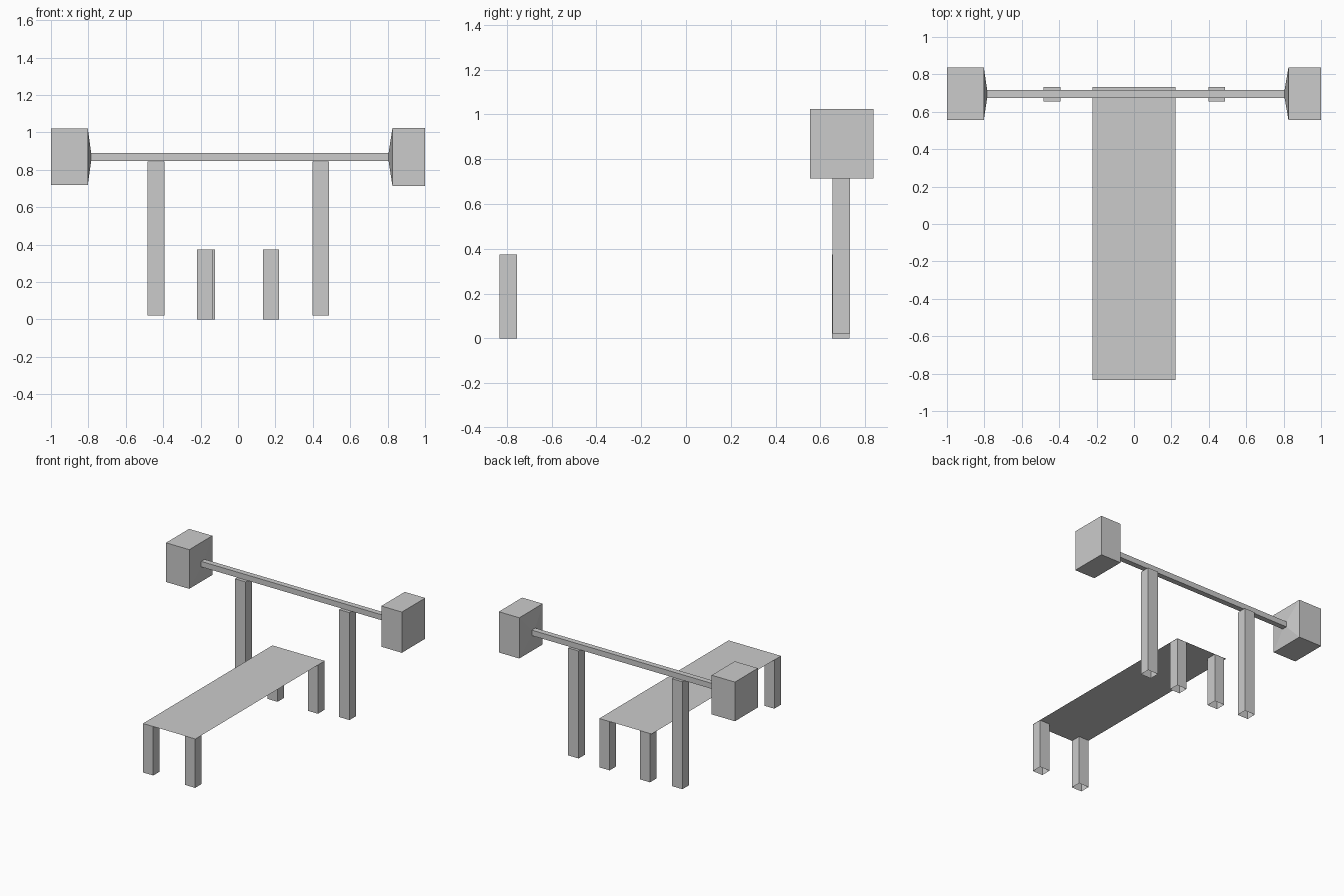
import bpy

if "Cube" in bpy.data.objects:
    bpy.data.objects.remove(bpy.data.objects["Cube"])


def make_mesh(name, verts, faces):
    mesh = bpy.data.meshes.new(name)
    mesh.from_pydata(verts, [], faces)
    mesh.update()
    obj = bpy.data.objects.new(name, mesh)
    bpy.context.collection.objects.link(obj)
    return obj


def ring(x, y0, y1, z0, z1):
    return [(x, y0, z0), (x, y1, z0), (x, y1, z1), (x, y0, z1)]


def open_leg(name, x0, x1, y0, y1, z0, z1, capped):
    """Square tube, open at the bottom."""
    verts = [(x, y, z) for z in (z0, z1)
             for x, y in ((x0, y0), (x1, y0), (x1, y1), (x0, y1))]
    faces = [(i, (i + 1) % 4, (i + 1) % 4 + 4, i + 4) for i in range(4)]
    if capped:
        faces.append((4, 5, 6, 7))
    return make_mesh(name, verts, faces)


# Bench top: a single thin sheet
SEAT_Z = 0.375
make_mesh("bench_top",
          [(-0.222, -0.833, SEAT_Z), (0.222, -0.833, SEAT_Z),
           (0.222, 0.733, SEAT_Z), (-0.222, 0.733, SEAT_Z)],
          [(0, 1, 2, 3)])

# Short bench legs (the sheet closes their tops)
for name, x0, x1, y0, y1 in (
        ("front_left_leg", -0.22, -0.135, -0.833, -0.755),
        ("front_right_leg", 0.135, 0.22, -0.833, -0.755),
        ("back_left_leg", -0.207, -0.122, 0.653, 0.731),
        ("back_right_leg", 0.135, 0.22, 0.653, 0.731)):
    open_leg(name, x0, x1, y0, y1, 0.0, SEAT_Z, False)

# Tall posts that carry the bar
for name, x0 in (("left_post", -0.483), ("right_post", 0.397)):
    open_leg(name, x0, x0 + 0.089, 0.655, 0.733, 0.022, 0.845, True)

# Barbell: one skin running weight, taper, bar, taper, weight
bar = (0.675, 0.717, 0.848, 0.89)
left = (0.557, 0.836, 0.72, 1.02)
right = (0.555, 0.838, 0.713, 1.025)
sections = [(-1.0, left), (-0.803, left), (-0.785, bar),
            (0.805, bar), (0.826, right), (1.0, right)]
verts = [v for x, size in sections for v in ring(x, *size)]
faces = [(3, 2, 1, 0)]
for s in range(len(sections) - 1):
    for i in range(4):
        a, b = s * 4 + i, s * 4 + (i + 1) % 4
        faces.append((a, b, b + 4, a + 4))
last = len(verts) - 4
faces.append((last, last + 1, last + 2, last + 3))
make_mesh("barbell", verts, faces)
